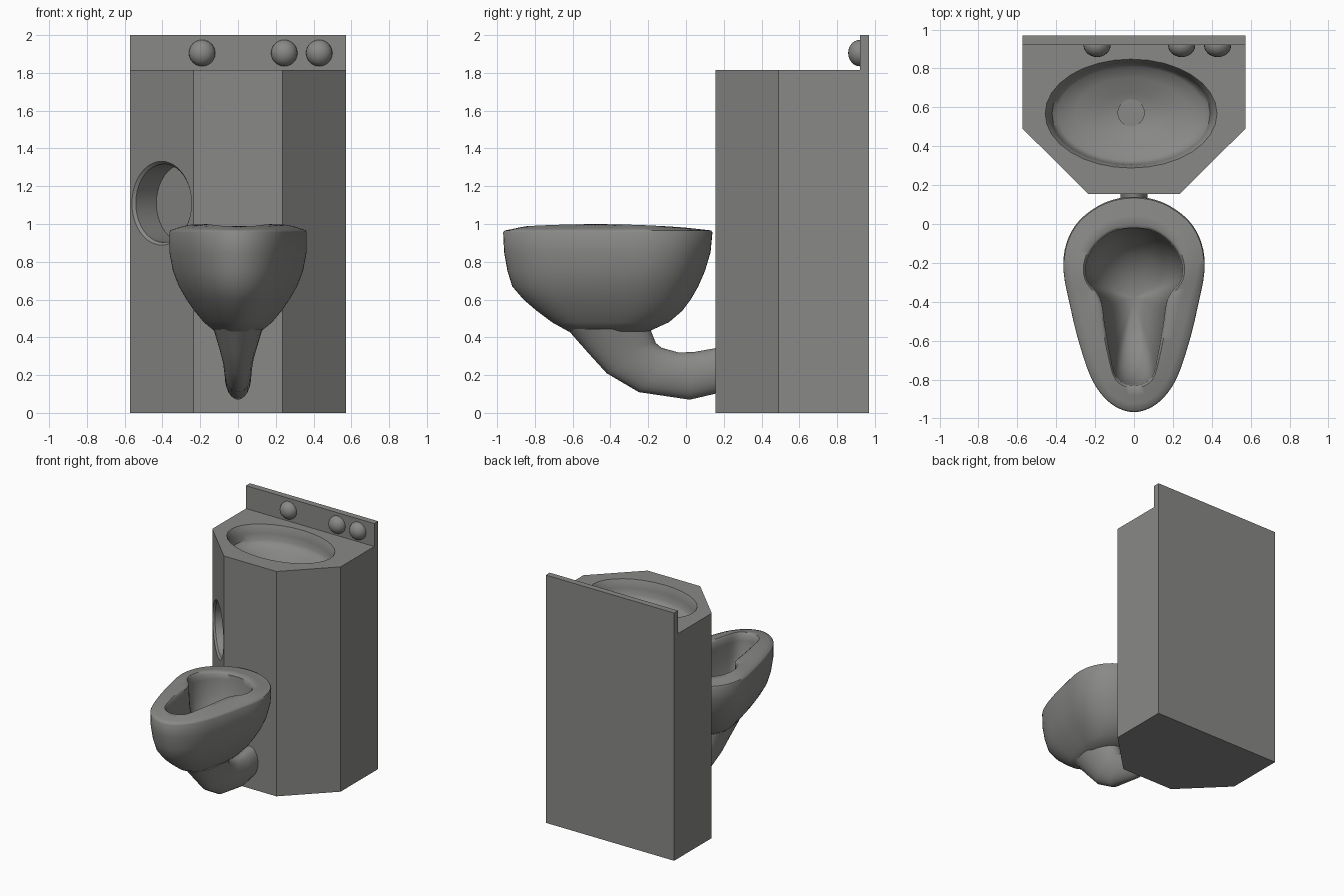
import bpy, bmesh, math
from mathutils import Vector

if "Cube" in bpy.data.objects:
    bpy.data.objects.remove(bpy.data.objects["Cube"])

steel = bpy.data.materials.new("brushed steel grey")
steel.diffuse_color = (0.25, 0.25, 0.243, 1)
steel.use_nodes = True
steel.node_tree.nodes["Principled BSDF"].inputs["Base Color"].default_value = steel.diffuse_color


def finish(bm, name, angle=None):
    bmesh.ops.recalc_face_normals(bm, faces=bm.faces)
    me = bpy.data.meshes.new(name)
    bm.to_mesh(me)
    bm.free()
    me.materials.append(steel)
    ob = bpy.data.objects.new(name, me)
    bpy.context.collection.objects.link(ob)
    if angle:
        smooth(ob, angle)
    return ob


def smooth(ob, angle):
    bpy.ops.object.select_all(action='DESELECT')
    ob.select_set(True)
    bpy.context.view_layer.objects.active = ob
    bpy.ops.object.shade_smooth_by_angle(angle=math.radians(angle))


def loft(name, rings, angle=None):
    """Closed skin through rings of equal length, capped at both ends."""
    bm = bmesh.new()
    vs = [[bm.verts.new(p) for p in r] for r in rings]
    n = len(vs[0])
    for a, b in zip(vs, vs[1:]):
        for i in range(n):
            j = (i + 1) % n
            bm.faces.new((a[i], a[j], b[j], b[i]))
    bm.faces.new(vs[0])
    bm.faces.new(vs[-1])
    return finish(bm, name, angle)


def ellipse(c, u, v, n=32):
    return [Vector(c) + math.cos(2 * math.pi * i / n) * Vector(u)
            + math.sin(2 * math.pi * i / n) * Vector(v) for i in range(n)]


def outline(half, k=4):
    """Mirror a half outline and round it off with a closed spline."""
    pts = [Vector(p) for p in half]
    pts += [Vector((-p.x, p.y)) for p in pts[-2:0:-1]]
    n, out = len(pts), []
    for i in range(n):
        p0, p1, p2, p3 = (pts[(i + d) % n] for d in (-1, 0, 1, 2))
        for s in range(k):
            t = s / k
            out.append(0.5 * (2 * p1 + (p2 - p0) * t + (2 * p0 - 5 * p1 + 4 * p2 - p3) * t * t
                              + (3 * p1 - p0 - 3 * p2 + p3) * t ** 3))
    return out


def cut(ob, cutter):
    m = ob.modifiers.new("cut", 'BOOLEAN')
    m.operation, m.object, m.solver = 'DIFFERENCE', cutter, 'EXACT'
    bpy.context.view_layer.objects.active = ob
    bpy.ops.object.modifier_apply(modifier=m.name)
    bpy.data.objects.remove(cutter)


# cabinet with chamfered front corners
plan = [(-.573, .97), (-.573, .49), (-.235, .155), (.235, .155), (.573, .49), (.573, .97)]
cabinet = loft("cabinet", [[(x, y, z) for x, y in plan] for z in (0, 1.815)])

# sink basin sunk in the top
levels = [(1.84, 1.0), (1.815, 1.0), (1.79, .965), (1.75, .94), (1.70, .92),
          (1.675, .86), (1.65, .65), (1.62, .38), (1.60, .17)]
cut(cabinet, loft("basin_cutter", [ellipse((-.015, .568, z), (.442 * s, 0, 0), (0, .28 * s, 0))
                                   for z, s in levels]))

# round paper holder recess in the left chamfer
nrm = Vector((-.335, -.338, 0)).normalized()
side = Vector((-nrm.y, nrm.x, 0))
mid = Vector((-.404, .3225, 1.11))
cut(cabinet, loft("holder_cutter", [ellipse(mid + nrm * d, side * r, (0, 0, r), 40)
                                    for d, r in ((.03, .222), (0, .222), (-.015, .208), (-.17, .208))]))
smooth(cabinet, 35)

# drain disc
loft("drain", [ellipse((-.015, .572, z), (.07, 0, 0), (0, .07, 0), 24) for z in (1.59, 1.612)], 30)

# backsplash
loft("backsplash", [[(-.573, y, 1.815), (.573, y, 1.815), (.573, y, 2), (-.573, y, 2)]
                    for y in (.97, .92)])

# push buttons
for i, x in enumerate((-.19, .245, .43)):
    bm = bmesh.new()
    bmesh.ops.create_uvsphere(bm, u_segments=24, v_segments=12, radius=.07)
    for v in bm.verts:
        v.co = (v.co.x + x, max(v.co.y, -.07) * .6 + .92 if v.co.y > 0 else v.co.y * .88 + .92, v.co.z + 1.905)
    finish(bm, f"push_button_{i + 1}", 40)

# toilet bowl: egg-shaped outside, keyhole-shaped opening
egg = outline([(0, .14), (.15, .11), (.28, .02), (.348, -.1), (.362, -.24), (.328, -.42),
               (.285, -.6), (.215, -.8), (.12, -.92), (0, -.965)])
key = outline([(0, -.02), (.11, -.04), (.2, -.11), (.245, -.2), (.24, -.29), (.175, -.38),
               (.15, -.52), (.125, -.66), (.09, -.79), (0, -.83)])


def egg_ring(z, front, back, half):
    s = (back - front) / 1.105
    return [(p.x * half / .362, front + (p.y + .965) * s, z) for p in egg]


def key_ring(s, z, cy=-.38):
    return [(p.x * s, cy + (p.y - cy) * s, z) for p in key]


def rim_ring(t):
    out = []
    for e, k in zip(egg, key):
        p = e.lerp(k, t)
        crown = .02 * max(0, 1 - ((p.y + .48) / .5) ** 2)
        out.append((p.x, p.y, .965 + (.014 + crown) * min(1, 1.3 * t)))
    return out


outer = [(.43, -.62, -.2, .12), (.48, -.71, -.09, .18), (.54, -.79, -.02, .23), (.60, -.86, .025, .272),
         (.67, -.92, .065, .312), (.75, -.945, .1, .343), (.85, -.963, .13, .362), (.955, -.968, .14, .362)]
rings = [egg_ring(*o) for o in outer]
rings += [rim_ring(t) for t in (.04, .3, .6, .9)]
rings += [[(x, y, z - .012) for x, y, z in rim_ring(1)]]
rings += [key_ring(*k) for k in ((.99, .93), (.95, .82), (.84, .70), (.62, .59), (.3, .53), (.08, .52))]
loft("toilet_bowl", rings, 50)

# waste pipe curving back into the cabinet: (lower y, z, upper y, z, half width)
path = [(-.63, .445, -.19, .445, .13), (-.52, .32, -.16, .37, .10), (-.42, .21, -.13, .345, .08),
        (-.25, .11, -.04, .32, .072), (.02, .07, .04, .322, .07), (.17, .105, .17, .345, .07)]
loft("waste_pipe", [ellipse((0, (a + c) / 2, (b + d) / 2), (w, 0, 0), (0, (c - a) / 2, (d - b) / 2), 24)
                    for a, b, c, d, w in path], 50)
